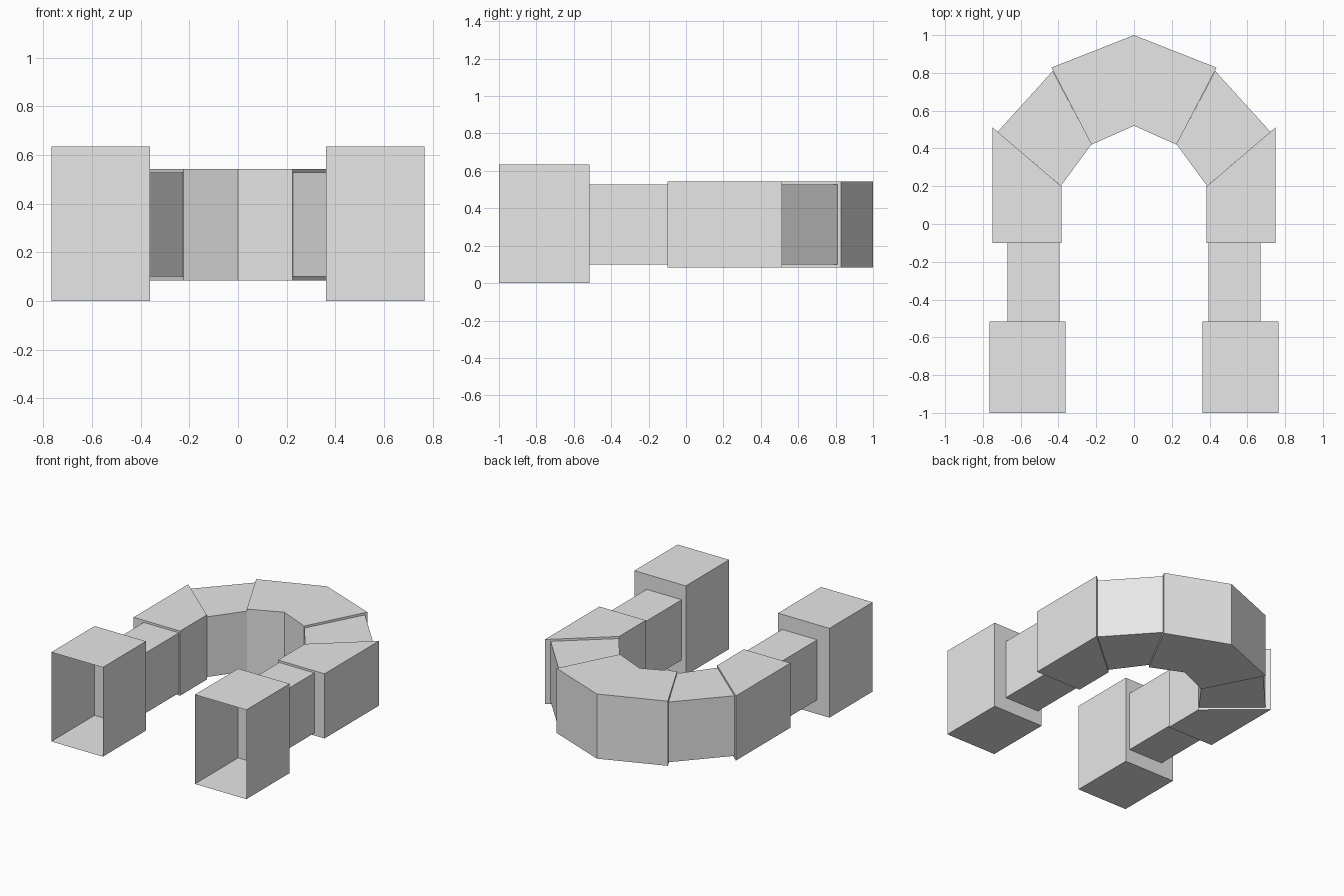
import bpy, bmesh

cube = bpy.data.objects.get("Cube")
if cube:
    bpy.data.objects.remove(cube, do_unlink=True)

grey = bpy.data.materials.new("plain_grey")
grey.use_nodes = True
grey.diffuse_color = (0.8, 0.8, 0.8, 1)
grey.node_tree.nodes["Principled BSDF"].inputs["Base Color"].default_value = (0.8, 0.8, 0.8, 1)


def prism(name, outline, z0, z1, open_front=False):
    """Extrude a plan outline between two heights, optionally open at the front."""
    bm = bmesh.new()
    base = bm.faces.new([bm.verts.new((x, y, z0)) for x, y in outline])
    new = bmesh.ops.extrude_face_region(bm, geom=[base], use_keep_orig=True)["geom"]
    for v in new:
        if isinstance(v, bmesh.types.BMVert):
            v.co.z = z1
    bmesh.ops.recalc_face_normals(bm, faces=bm.faces[:])
    if open_front:
        front = min(bm.faces, key=lambda f: f.calc_center_median().y)
        bmesh.ops.delete(bm, geom=[front], context='FACES_ONLY')
    mesh = bpy.data.meshes.new(name)
    bm.to_mesh(mesh)
    bm.free()
    mesh.materials.append(grey)
    obj = bpy.data.objects.new(name, mesh)
    bpy.context.collection.objects.link(obj)


def rect(x0, x1, y0, y1):
    return [(x0, y0), (x1, y0), (x1, y1), (x0, y1)]


WIDE = (0.083, 0.542)    # heights of the larger sleeves
SLIM = (0.10, 0.527)     # heights of the sections that slide inside them

# Mirrored arms: open end box, neck, mitred sleeve and bend
for side, s in (("left", 1), ("right", -1)):
    def arm(part, outline, heights, **kw):
        prism(f"{side}_{part}", [(s * x, y) for x, y in outline], *heights, **kw)

    arm("end_box", rect(0.362, 0.766, -1, -0.515), (0, 0.634), open_front=True)
    arm("neck", rect(0.394, 0.67, -0.515, -0.10), SLIM)
    arm("sleeve", [(0.385, -0.10), (0.75, -0.10), (0.75, 0.512), (0.385, 0.20)], WIDE)
    arm("bend", [(0.387, 0.202), (0.722, 0.488), (0.43, 0.81), (0.225, 0.422)], SLIM)

# Central crown of the arch
half = [(0.225, 0.42), (0.437, 0.828)]
crown = half + [(0, 1)] + [(-x, y) for x, y in reversed(half)] + [(0, 0.52)]
prism("arch_crown", crown, *WIDE)
